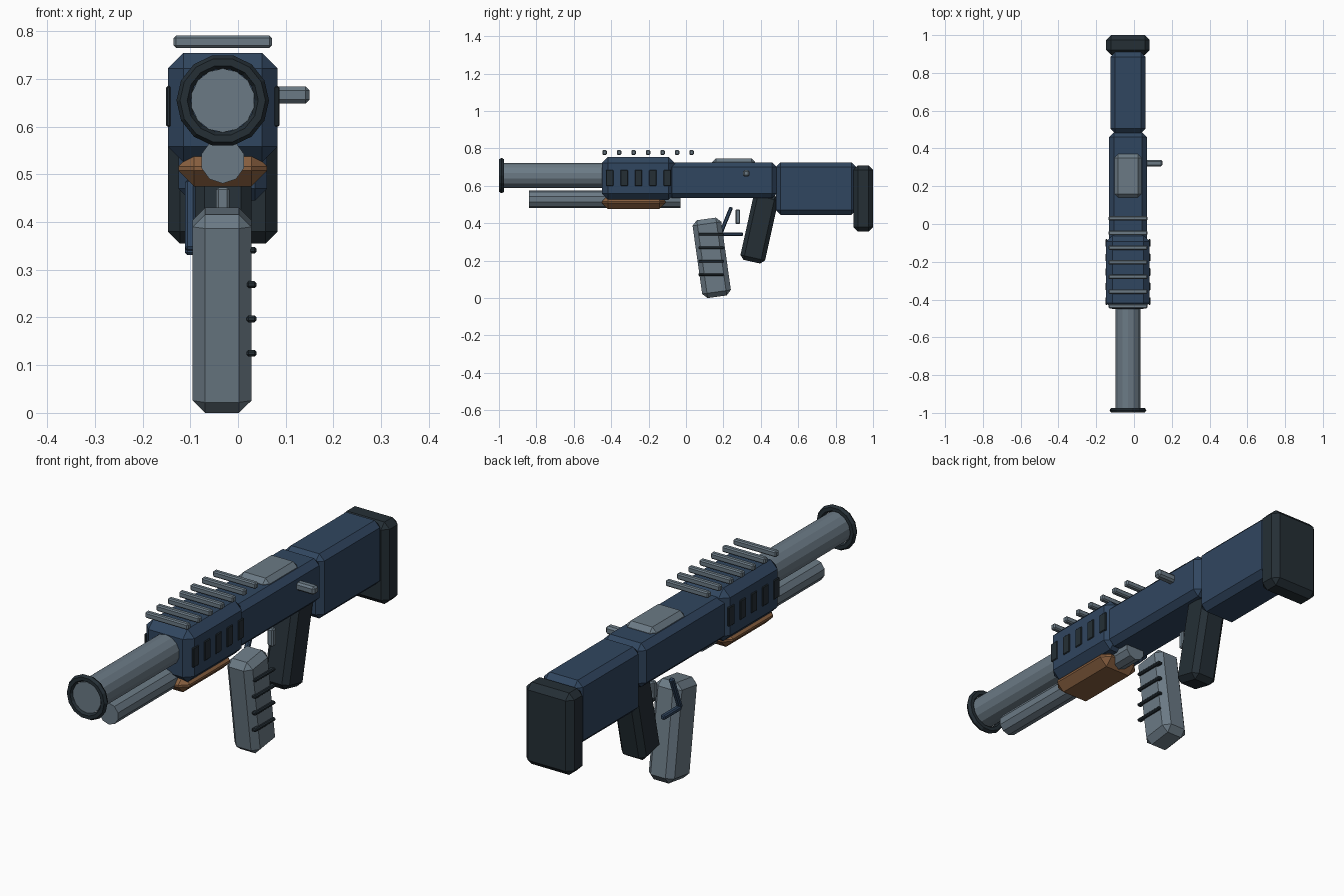
import bpy, bmesh, math
from mathutils import Matrix, Vector

if "Cube" in bpy.data.objects:
    bpy.data.objects.remove(bpy.data.objects["Cube"])

CX = -0.032  # centre line of the body


def material(name, rgb):
    m = bpy.data.materials.new(name)
    m.diffuse_color = (*rgb, 1)
    m.use_nodes = True
    m.node_tree.nodes["Principled BSDF"].inputs["Base Color"].default_value = m.diffuse_color
    return m


BLUE = material("navy_blue", (0.030, 0.061, 0.115))
GREY = material("steel_grey", (0.147, 0.195, 0.235))
DARK = material("dark_rubber", (0.018, 0.028, 0.036))
BROWN = material("brown_wood", (0.250, 0.117, 0.051))


def finish(bm, name, mat):
    bmesh.ops.recalc_face_normals(bm, faces=bm.faces)
    me = bpy.data.meshes.new(name)
    bm.to_mesh(me)
    bm.free()
    me.materials.append(mat)
    ob = bpy.data.objects.new(name, me)
    bpy.context.collection.objects.link(ob)
    return ob


def box(name, mat, x, y, z, bevel, tilt=0):
    """Chamfered box from (min, max) ranges, tilted about x in degrees."""
    bm = bmesh.new()
    bmesh.ops.create_cube(bm, size=1)
    bmesh.ops.scale(bm, verts=bm.verts, vec=(x[1] - x[0], y[1] - y[0], z[1] - z[0]))
    bmesh.ops.bevel(bm, geom=bm.edges[:], offset=bevel, segments=1, affect='EDGES')
    centre = Vector((sum(x) / 2, sum(y) / 2, sum(z) / 2))
    bm.transform(Matrix.Translation(centre) @ Matrix.Rotation(math.radians(tilt), 4, 'X'))
    return finish(bm, name, mat)


def tube(name, mat, radius, sides, y, z):
    """Closed cylinder along y."""
    bm = bmesh.new()
    bmesh.ops.create_cone(bm, cap_ends=True, segments=sides, radius1=radius,
                          radius2=radius, depth=y[1] - y[0])
    bm.transform(Matrix.Translation((CX, sum(y) / 2, z)) @ Matrix.Rotation(math.pi / 2, 4, 'X'))
    return finish(bm, name, mat)


def ring(name, mat, major, minor, sides, y, z):
    """Low-poly torus around the y axis."""
    bm = bmesh.new()
    loops = []
    for i in range(sides):
        a = 2 * math.pi * i / sides
        loop = []
        for j in range(6):
            b = 2 * math.pi * j / 6
            r = major + minor * math.cos(b)
            loop.append(bm.verts.new((CX + r * math.cos(a), y + minor * math.sin(b),
                                      z + r * math.sin(a))))
        loops.append(loop)
    for i in range(sides):
        p, q = loops[i], loops[(i + 1) % sides]
        for j in range(6):
            k = (j + 1) % 6
            bm.faces.new((p[j], p[k], q[k], q[j]))
    return finish(bm, name, mat)


def around(half):
    return (CX - half, CX + half)


# Barrel, muzzle ring and lower tube
tube("barrel", GREY, 0.067, 14, (-0.99, -0.40), 0.655)
ring("muzzle_ring", DARK, 0.082, 0.015, 14, -0.986, 0.655)
tube("lower_tube", GREY, 0.047, 10, (-0.84, -0.03), 0.528)

# Main body
box("shroud", BLUE, around(0.115), (-0.45, -0.06), (0.525, 0.755), 0.033)
box("receiver", BLUE, around(0.1), (-0.10, 0.485), (0.535, 0.725), 0.025)
box("stock", BLUE, around(0.093), (0.48, 0.91), (0.445, 0.725), 0.025)
box("butt_pad", DARK, around(0.115), (0.895, 1.0), (0.355, 0.71), 0.025)
box("fore_grip", BROWN, around(0.093), (-0.45, -0.11), (0.475, 0.55), 0.033)

# Top cover and side handle
box("top_cover", GREY, around(0.072), (0.14, 0.37), (0.695, 0.747), 0.02)
box("side_handle", GREY, (0.04, 0.15), (0.305, 0.34), (0.649, 0.684), 0.008)

# Rail slats
for i in range(7):
    y = -0.435 + i * 0.0775
    box(f"rail_slat_{i + 1}", GREY, around(0.103), (y - 0.012, y + 0.012), (0.765, 0.791), 0.005)

# Vent slots on both sides of the shroud
for i in range(5):
    y = -0.408 + i * 0.077
    for side, label in ((-1, "left"), (1, "right")):
        x = CX + side * 0.114
        box(f"vent_{label}_{i + 1}", DARK, (x - 0.005, x + 0.005),
            (y - 0.02, y + 0.02), (0.60, 0.685), 0.003)

# Grip, trigger and guard rods
box("pistol_grip", DARK, around(0.06), (0.325, 0.46), (0.19, 0.562), 0.022, -12.5)
box("trigger", GREY, around(0.014), (0.264, 0.29), (0.397, 0.473), 0.005)
box("guard_bar", BLUE, (-0.111, -0.089), (0.185, 0.305), (0.331, 0.351), 0.005)
box("guard_strut", BLUE, (-0.111, -0.089), (0.203, 0.223), (0.335, 0.492), 0.005, -22)

# Magazine with side ribs
box("magazine", GREY, (-0.095, 0.028), (0.06, 0.215), (0.005, 0.425), 0.026, 8)
for i in range(4):
    z = 0.341 - i * 0.072
    box(f"magazine_rib_{i + 1}", DARK, (0.018, 0.039), (0.066, 0.204), (z - 0.007, z + 0.007), 0.004)
